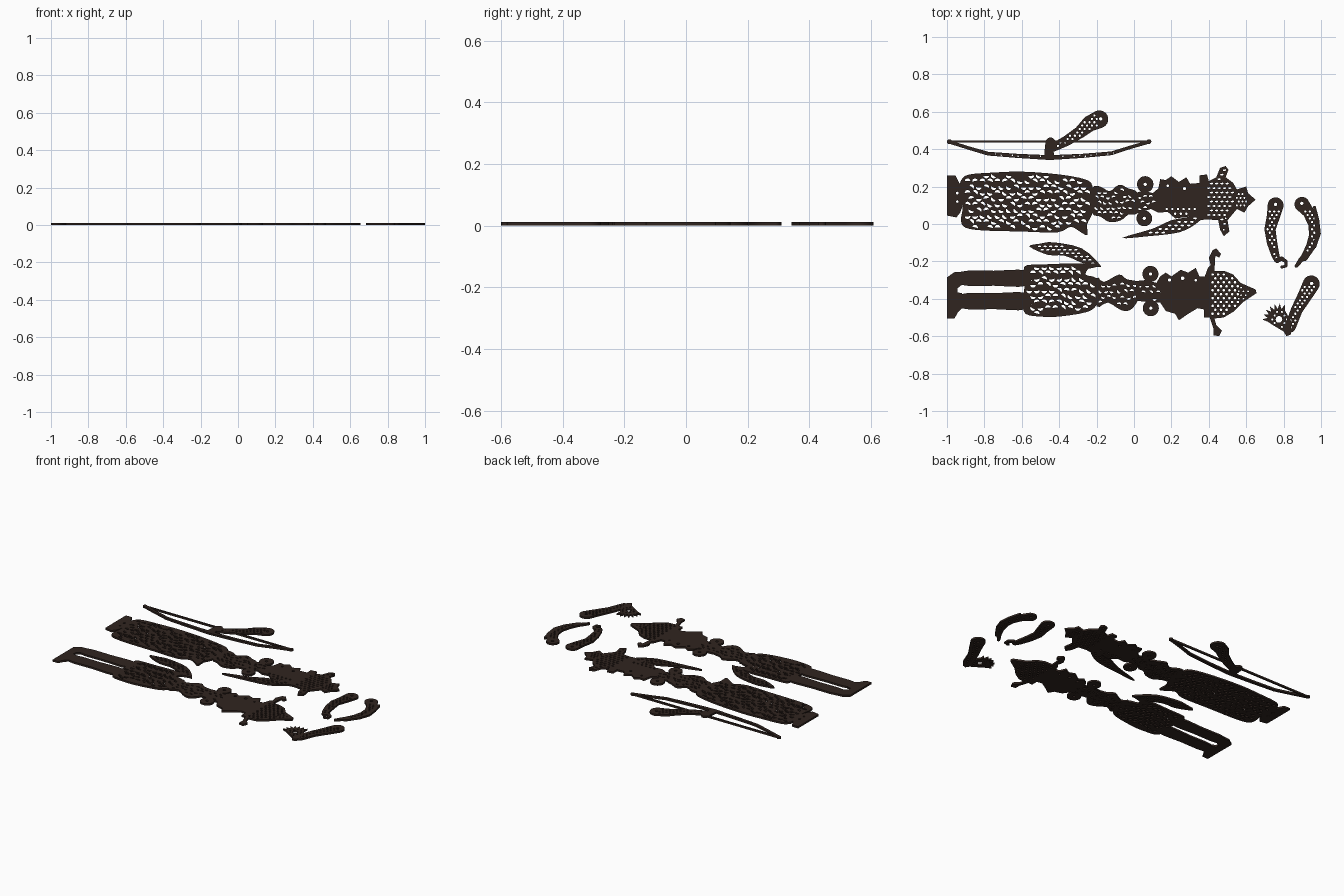
import bpy, math, random
from mathutils import Vector as V
from mathutils.geometry import intersect_point_line

random.seed(4)
T = 0.012
mat = bpy.data.materials.new("dark_leather")
mat.diffuse_color = (0.03, 0.018, 0.014, 1)


# --- 2D helpers ---
def smooth(pts, n=3):
    out, k = [], len(pts)
    for i in range(k):
        a, b, c, d = (V(pts[(i + j) % k]) for j in (-1, 0, 1, 2))
        for s in range(n):
            t = s / n
            out.append(0.5 * (2*b + (c-a)*t + (2*a - 5*b + 4*c - d)*t*t + (3*b - a - 3*c + d)*t**3))
    return out


def circle(c, r, n=16, a0=0.0, a1=2*math.pi):
    return [V((c[0] + r*math.cos(a0 + (a1-a0)*i/n), c[1] + r*math.sin(a0 + (a1-a0)*i/n))) for i in range(n)]


def ribbon(path, widths, cap=6):
    """Tapered strip along a path with rounded ends."""
    p = [V(q) for q in path]
    left, right = [], []
    for i, q in enumerate(p):
        d = (p[min(i+1, len(p)-1)] - p[max(i-1, 0)]).normalized()
        nrm = V((-d.y, d.x)) * widths[i] / 2
        left.append(q + nrm)
        right.append(q - nrm)

    def end(a, c, r):
        s = math.atan2(a.y - c.y, a.x - c.x)
        return [V((c.x + r*math.cos(s - math.pi*k/cap), c.y + r*math.sin(s - math.pi*k/cap))) for k in range(1, cap)]
    return left + end(left[-1], p[-1], widths[-1]/2) + right[::-1] + end(right[0], p[0], widths[0]/2)


def inside(p, poly, margin):
    hit = False
    for a, b in zip(poly, poly[1:] + poly[:1]):
        if (a.y > p.y) != (b.y > p.y) and p.x < (b.x-a.x)*(p.y-a.y)/(b.y-a.y) + a.x:
            hit = not hit
        q, t = intersect_point_line(p, a, b)
        q = a + (b - a) * min(1, max(0, t))
        if (p - q.to_2d()).length < margin:
            return False
    return hit


# --- punched hole shapes ---
def dot(c, r):
    return circle(c, r, 6)


def moon(c, r):
    q = random.choice((-1, 1)) * math.pi / 2 + random.uniform(-.5, .5)
    arc = circle(c, r, 7, q - 1.75, q + 1.75)
    return arc + [V(c) + V((math.cos(q), math.sin(q))) * r * 0.15]


def slot(c, r):
    return [V((c[0] + x*r, c[1] + y*r)) for x, y in ((-1, -.3), (.3, -.45), (1, 0), (.4, .5), (-.8, .35))]


def plate(name, outline, fields=(), holes=(), margin=0.007):
    """Flat plate; fields = (x0, x1, y0, y1, pitch_x, pitch_y, shape, radius) of punched holes."""
    outline = [V(p) for p in outline]
    loops, used = [outline], []
    for c, r in holes:
        loops.append(circle(c, r, 12))
        used.append((V(c), r))
    for x0, x1, y0, y1, px, py, shape, r in fields:
        for j in range(int((y1-y0)/py + 1.01)):
            for i in range(int((x1-x0)/px + 1.01)):
                c = V((x0 + i*px + (j % 2)*px/2, y0 + j*py))
                if any((c-u).length < r + ur + 0.003 for u, ur in used):
                    continue
                h = shape(c, r)
                if all(inside(p, outline, margin) for p in h):
                    loops.append(h)
                    used.append((c, r))
    cu = bpy.data.curves.new(name, 'CURVE')
    cu.dimensions, cu.fill_mode, cu.extrude = '2D', 'BOTH', T/2
    for lp in loops:
        s = cu.splines.new('POLY')
        s.points.add(len(lp) - 1)
        for pt, p in zip(s.points, lp):
            pt.co = (p[0], p[1], 0, 1)
        s.use_cyclic_u = True
    tmp = bpy.data.objects.new(name + "_outline", cu)
    bpy.context.collection.objects.link(tmp)
    bpy.context.view_layer.update()
    me = bpy.data.meshes.new_from_object(tmp.evaluated_get(bpy.context.evaluated_depsgraph_get()))
    bpy.data.objects.remove(tmp)
    me.materials.clear()
    me.materials.append(mat)
    ob = bpy.data.objects.new(name, me)
    ob.location.z = T/2
    bpy.context.collection.objects.link(ob)


def rosette(name, c, r):
    plate(name, circle(c, r, 20), holes=[(c, 0.009)])


# --- upper figure: long skirt ---
plate("upper_feet", [(-1, .26), (-.955, .26), (-.935, .22), (-.92, .2), (-.915, .1), (-.93, .06), (-.95, .035), (-1, .045)],
      holes=[((-.945, .165), .008), ((-.945, .12), .007)])
plate("upper_skirt", smooth([(-.93, .2), (-.92, .24), (-.88, .265), (-.75, .275), (-.6, .28), (-.4, .265), (-.25, .235),
      (-.22, .19), (-.215, .12), (-.225, .05), (-.25, 0), (-.25, -.06), (-.29, -.04), (-.34, -.015), (-.41, -.045),
      (-.6, -.04), (-.8, -.035), (-.9, -.02), (-.925, .02), (-.915, .1)]),
      [(-.89, -.22, -.02, .27, .04, .031, moon, .0155), (-.87, -.22, -.0045, .27, .04, .031, slot, .008)], margin=.006)
plate("upper_torso", smooth([(-.225, .19), (-.18, .2), (-.13, .175), (-.08, .21), (-.03, .19), (.02, .165), (.02, .06),
      (-.03, .05), (-.07, .02), (-.13, .01), (-.18, .04), (-.225, .06)]),
      [(-.2, -.11, .03, .2, .03, .028, moon, .011), (-.08, 0, .03, .2, .03, .03, moon, .011)])
for i, (c, r) in enumerate((((.06, .212), .044), ((.055, .03), .042))):
    rosette(f"upper_shoulder_disc_{i}", c, r)
plate("upper_head", [(.01, .165), (.05, .18), (.1, .165), (.13, .19), (.14, .24), (.17, .235), (.2, .255), (.24, .225),
      (.28, .25), (.3, .215), (.36, .22), (.37, .06), (.3, .04), (.22, .03), (.18, .065), (.13, .06), (.09, .08), (.01, .055)],
      [(.03, .1, .085, .16, .03, .03, moon, .011), (.16, .36, .055, .09, .03, .025, dot, .007)],
      [((.27, .19), .008), ((.18, .205), .007)])
plate("upper_hair_sash", smooth([(-.065, -.075), (.08, -.065), (.24, -.045), (.33, 0), (.38, .05), (.37, .075),
      (.3, .04), (.2, .02), (.1, -.025)]), [(-.03, .36, -.065, .07, .034, .019, slot, .011)], margin=.005)
plate("upper_headdress", [(.35, .26), (.39, .265), (.4, .23), (.44, .25), (.46, .3), (.49, .31), (.505, .29), (.49, .25),
      (.53, .22), (.55, .185), (.6, .2), (.61, .165), (.65, .13), (.61, .095), (.59, .06), (.55, .08), (.5, .02),
      (.51, -.04), (.48, -.065), (.46, -.03), (.45, .02), (.39, .025), (.35, .02)],
      [(.4, .53, .0, .29, .028, .024, slot, .010), (.55, .6, .1, .17, .02, .02, dot, .006),
       (.47, .5, -.05, .3, .02, .02, dot, .005)])

# --- lower figure: trousers and short skirt ---
plate("lower_feet", [(-1, -.285), (-.96, -.258), (-.92, -.255), (-.92, -.325), (-.945, -.345), (-.945, -.365), (-.92, -.37),
      (-.92, -.45), (-.94, -.47), (-.96, -.505), (-1, -.505)])
for n, y0, y1 in (("upper_leg", -.25, -.33), ("lower_leg", -.37, -.455)):
    plate("lower_figure_" + n, smooth([(-.925, y0 - .005), (-.75, y0), (-.57, y0), (-.57, y1), (-.75, y1), (-.925, y1 + .005)]))
plate("lower_skirt", smooth([(-.59, -.25), (-.57, -.22), (-.45, -.215), (-.3, -.21), (-.24, -.225), (-.26, -.27), (-.2, -.29),
      (-.19, -.36), (-.2, -.43), (-.25, -.47), (-.4, -.495), (-.5, -.495), (-.58, -.48), (-.595, -.42), (-.585, -.33)]),
      [(-.56, -.19, -.48, -.215, .04, .031, moon, .0155), (-.54, -.19, -.4645, -.215, .04, .031, slot, .008)], margin=.006)
plate("lower_hip_cloth", smooth([(-.56, -.12), (-.5, -.105), (-.43, -.098), (-.28, -.13), (-.18, -.22), (-.2, -.228), (-.26, -.215),
      (-.37, -.17), (-.46, -.165)]), [(-.52, -.2, -.21, -.11, .03, .018, slot, .010)])
plate("lower_skirt_tie", ribbon([(-.27, -.23), (-.2, -.22)], [.03, .02]))
plate("lower_torso", smooth([(-.2, -.29), (-.16, -.31), (-.08, -.27), (-.04, -.295), (.02, -.31), (.03, -.36), (.02, -.41),
      (-.02, -.46), (-.07, -.46), (-.14, -.42), (-.2, -.44)]),
      [(-.18, -.11, -.42, -.3, .03, .03, moon, .011), (-.08, 0, -.43, -.3, .034, .035, moon, .012)])
for i, c in enumerate(((.088, -.267), (.09, -.45))):
    rosette(f"lower_shoulder_disc_{i}", c, .043)
plate("lower_head", [(.01, -.305), (.06, -.3), (.12, -.315), (.14, -.28), (.17, -.26), (.2, -.28), (.25, -.245), (.29, -.26),
      (.33, -.235), (.35, -.28), (.39, -.28), (.39, -.46), (.34, -.45), (.29, -.48), (.24, -.515), (.22, -.48), (.17, -.465),
      (.14, -.42), (.1, -.42), (.01, -.41)],
      [(.03, .12, -.4, -.32, .04, .035, moon, .011)], [((.26, -.29), .01), ((.19, -.3), .009), ((.33, -.3), .007)])
plate("lower_hat", [(.375, -.29), (.395, -.235), (.41, -.22), (.4, -.18), (.42, -.14), (.44, -.13), (.465, -.16), (.455, -.18),
      (.435, -.17), (.43, -.25), (.48, -.25), (.53, -.27), (.57, -.315), (.65, -.35), (.655, -.37), (.58, -.42), (.53, -.47),
      (.48, -.5), (.43, -.505), (.44, -.54), (.47, -.57), (.455, -.6), (.425, -.595), (.425, -.56), (.405, -.5), (.375, -.5)],
      [(.42, .55, -.48, -.26, .03, .021, dot, .0075), (.56, .62, -.4, -.33, .025, .02, dot, .005)])

# --- bow held by a bent arm ---
plate("bow_string", ribbon([(-.985, .44), (.075, .44)], [.011, .011]))
plate("bow_stave", ribbon([(-.985, .438), (-.88, .405), (-.78, .376), (-.62, .364), (-.45, .355), (-.28, .364), (-.12, .378),
      (-.02, .41), (.078, .438)], [.018, .018, .02, .022, .026, .022, .02, .018, .018]),
      [(-.8, -.1, .362, .38, .06, .006, dot, .004)], margin=.003)
for i, x in enumerate((-.987, .08)):
    plate(f"bow_tip_{i}", circle((x, .44), .013, 12))
plate("bow_hand", smooth([(-.475, .35), (-.425, .35), (-.43, .39), (-.41, .42), (-.435, .46), (-.465, .455), (-.475, .42)]))
plate("bow_arm", ribbon([(-.43, .41), (-.36, .445), (-.29, .49), (-.24, .535), (-.185, .56)], [.045, .055, .065, .085, .095], 10),
      [(-.42, -.2, .4, .58, .026, .018, dot, .0065)], [((-.178, .562), .009)])

# --- loose arms ---
plate("left_loose_arm", ribbon([(.757, .1), (.745, .04), (.727, -.03), (.738, -.1), (.757, -.17), (.765, -.19)],
      [.085, .07, .06, .055, .042, .035], 10), [(.69, .79, -.18, .07, .024, .019, dot, .0065)], [((.757, .105), .009)])
plate("left_loose_hand", ribbon([(.765, -.195), (.79, -.185), (.812, -.2), (.812, -.225), (.79, -.23)], [.028, .025, .02, .018, .016]))
plate("right_loose_arm", ribbon([(.898, .105), (.935, .06), (.96, 0), (.965, -.06), (.945, -.12), (.91, -.18)],
      [.08, .062, .058, .058, .05, .038], 10), [(.88, 1, -.18, .08, .024, .019, dot, .0065)], [((.897, .11), .009)])
plate("right_arm_bangle", ribbon([(.965, .09), (.978, .02), (.986, -.05), (.965, -.12)], [.015, .025, .026, .02]))
plate("right_loose_hand", ribbon([(.915, -.17), (.89, -.195), (.868, -.225)], [.035, .026, .018]))
plate("raised_arm", ribbon([(.948, -.32), (.91, -.39), (.87, -.46), (.835, -.55)], [.09, .075, .062, .06], 10),
      [(.8, .96, -.57, -.32, .025, .018, dot, .0065)], [((.95, -.318), .009)])
# spiky fan at the end of the raised arm
fan = [V((.775 + r*math.cos(a), -.515 + r*math.sin(a))) for k in range(15)
       for a, r in [(math.radians(60 + 9*k), .09 if k % 2 else .062)]]
plate("fan_hand", fan + [(.75, -.545), (.8, -.575), (.815, -.6), (.84, -.59), (.84, -.52)],
      [(.7, .83, -.57, -.44, .026, .02, dot, .006)], [((.775, -.51), .018)])
